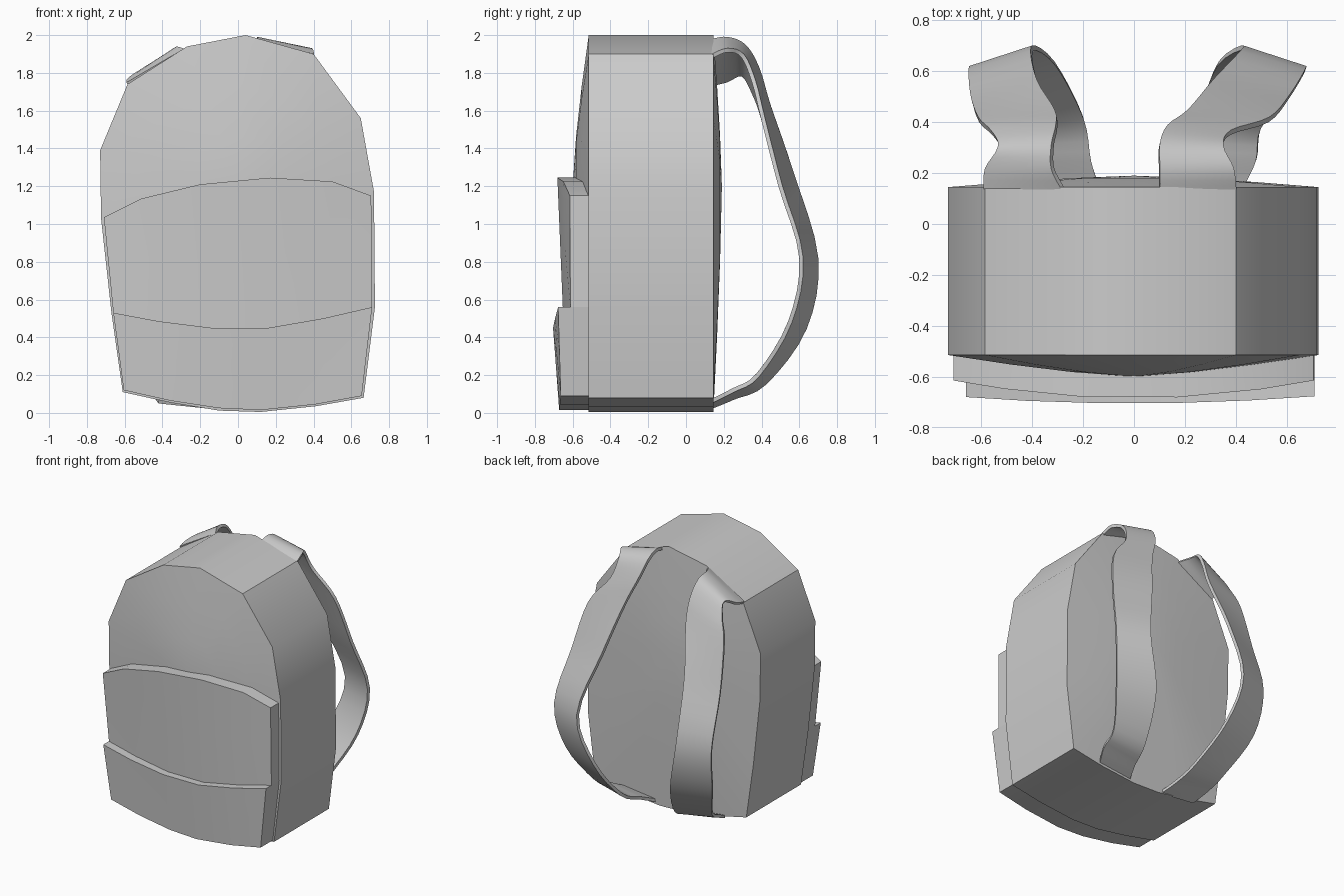
import bpy, bmesh
from mathutils import Vector

if "Cube" in bpy.data.objects:
    bpy.data.objects.remove(bpy.data.objects["Cube"])


def finish(name, bm, thickness=0):
    """Turn a bmesh into a named object with sharp-edged smooth shading."""
    bmesh.ops.recalc_face_normals(bm, faces=bm.faces)
    me = bpy.data.meshes.new(name)
    bm.to_mesh(me)
    bm.free()
    ob = bpy.data.objects.new(name, me)
    bpy.context.collection.objects.link(ob)
    bpy.ops.object.select_all(action='DESELECT')
    ob.select_set(True)
    bpy.context.view_layer.objects.active = ob
    if thickness:
        mod = ob.modifiers.new("thickness", 'SOLIDIFY')
        mod.thickness = thickness
        mod.offset = 0
        bpy.ops.object.modifier_apply(modifier=mod.name)
    bpy.ops.object.shade_smooth_by_angle(angle=0.52)
    return ob


def bridge(bm, a, b, closed=False):
    n = len(a)
    for i in range(n if closed else n - 1):
        j = (i + 1) % n
        bm.faces.new((a[i], a[j], b[j], b[i]))


# Bag body: lopsided outline, extruded in depth with domed front and back
OUTLINE = [(-.61, .11), (-.67, .53), (-.725, 1.03), (-.73, 1.39), (-.585, 1.74),
           (-.27, 1.94), (.04, 2.0), (.40, 1.90), (.65, 1.56), (.72, 1.17),
           (.725, .56), (.665, .08), (.41, .035), (.12, .005), (-.10, .012), (-.36, .055)]
bm = bmesh.new()
CX, CZ = 0.0, 1.2


def ring(t, y):
    return [bm.verts.new((CX + (x - CX) * t, y, CZ + (z - CZ) * t)) for x, z in OUTLINE]


rims = []
for y0, bulge in ((-.515, -.085), (.145, .045)):
    prev = ring(1, y0)
    rims.append(prev)
    for t in (.66, .33):
        nxt = ring(t, y0 + bulge * (1 - t ** 1.4))
        bridge(bm, prev, nxt, True)
        prev = nxt
    tip = bm.verts.new((CX, y0 + bulge, CZ))
    for i in range(len(prev)):
        bm.faces.new((prev[i], prev[(i + 1) % len(prev)], tip))
bridge(bm, rims[0], rims[1], True)
finish("bag_body", bm)


# Front pockets: curved panels between a top line and a bottom line
def pocket(name, top, bottom, side_y, mid_y):
    bm = bmesh.new()
    rows, n = 3, len(top)
    front, back = [], []
    for r in range(rows):
        f = r / (rows - 1)
        fr, bk = [], []
        for (x0, z0), (x1, z1) in zip(top, bottom):
            x, z = x0 + (x1 - x0) * f, z0 + (z1 - z0) * f
            ys = side_y[0] + (side_y[1] - side_y[0]) * f
            ym = mid_y[0] + (mid_y[1] - mid_y[0]) * f
            k = 1 - min(1, abs(x0) / .7) ** 2
            fr.append(bm.verts.new((x, ys + (ym - ys) * k, z)))
            bk.append(bm.verts.new((x, -.51, z)))
        front.append(fr)
        back.append(bk)
    for grid in (front, back):
        for a, b in zip(grid, grid[1:]):
            bridge(bm, a, b)
    for r in (0, -1):
        bridge(bm, front[r], back[r])
    for c in (0, n - 1):
        bridge(bm, [row[c] for row in front], [row[c] for row in back])
    finish(name, bm)


MIDDLE = [(-.66, .53), (-.42, .485), (-.14, .45), (.16, .45), (.45, .50), (.71, .56)]
BASE = [(-.605, .12), (-.36, .065), (-.10, .025), (.12, .015), (.41, .045), (.655, .09)]
UPPER = [(-.71, 1.035), (-.51, 1.135), (-.2, 1.21), (.17, 1.245), (.5, 1.225), (.705, 1.15)]
pocket("upper_pocket", UPPER, MIDDLE, (-.615, -.612), (-.685, -.65))
pocket("lower_pocket", MIDDLE, BASE, (-.677, -.663), (-.705, -.672))

# Shoulder straps: sections from top to bottom, shared side profile
# outer y, outer z, inner y, inner z, right outer x, right inner x,
# left outer x, left inner x, left outer drop, left inner drop
SECTIONS = [
    (.14, 1.89, .14, 1.97, .40, .10, -.585, -.28, .15, .05),
    (.22, 1.92, .22, 1.98, .39, .10, -.58, -.32, .16, .05),
    (.30, 1.89, .31, 1.94, .35, .10, -.53, -.32, .10, .03),
    (.36, 1.75, .38, 1.82, .38, .13, -.56, -.305, .06, .02),
    (.41, 1.55, .44, 1.62, .53, .21, -.61, -.31, 0, 0),
    (.50, 1.20, .56, 1.27, .61, .31, -.64, -.38, 0, 0),
    (.61, .82, .69, .82, .675, .43, -.645, -.40, 0, 0),
    (.55, .48, .63, .45, .62, .33, -.61, -.31, 0, 0),
    (.38, .20, .42, .16, .50, .25, -.49, -.20, 0, 0),
    (.25, .12, .25, .08, .48, .20, -.46, -.17, 0, 0),
    (.13, .06, .13, .03, .42, .15, -.42, -.13, 0, 0)]


def smooth_path(pts, steps=4):
    """Catmull-Rom curve through the points."""
    p = [pts[0]] + pts + [pts[-1]]
    out = []
    for a, b, c, d in zip(p, p[1:], p[2:], p[3:]):
        for s in range(steps):
            t = s / steps
            out.append(.5 * (2 * b + (c - a) * t + (2 * a - 5 * b + 4 * c - d) * t * t
                             + (3 * b - a - 3 * c + d) * t ** 3))
    return out + [pts[-1]]


for name, xo, xi, drop in (("right_strap", 4, 5, 0), ("left_strap", 6, 7, 1)):
    outer = smooth_path([Vector((s[xo], s[0], s[1] - drop * s[8])) for s in SECTIONS])
    inner = smooth_path([Vector((s[xi], s[2], s[3] - drop * s[9])) for s in SECTIONS])
    bm = bmesh.new()
    lines = [[bm.verts.new(o.lerp(i, f)) for o, i in zip(outer, inner)] for f in (0, .5, 1)]
    for a, b in zip(lines, lines[1:]):
        bridge(bm, a, b)
    finish(name, bm, .022)
